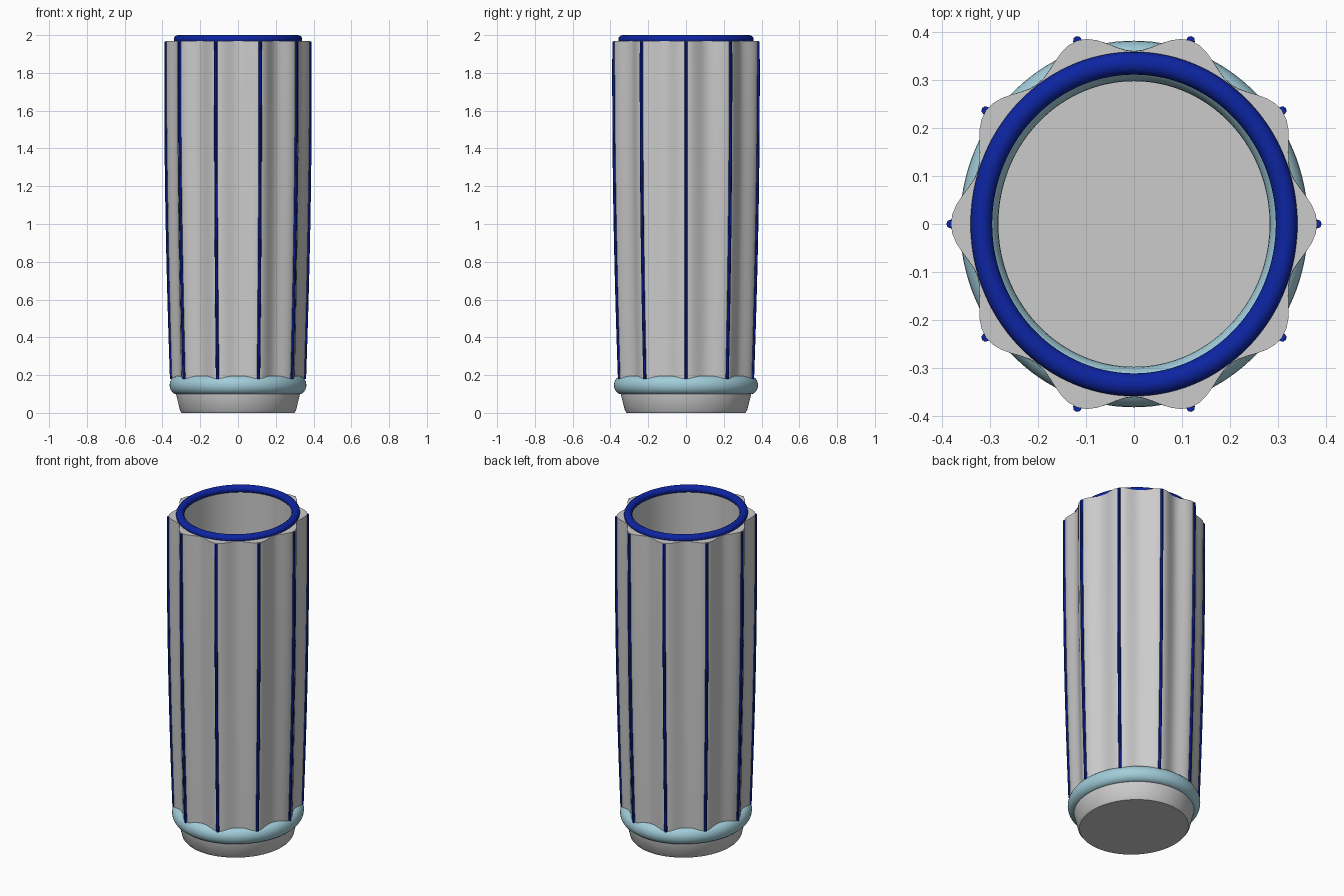
import bpy
import bmesh
from math import cos, sin, pi, radians

if "Cube" in bpy.data.objects:
    bpy.data.objects.remove(bpy.data.objects["Cube"], do_unlink=True)

STRETCH = 1.053   # the plan is slightly oval, longer in y
RIDGES = 10


def material(name, color):
    m = bpy.data.materials.new(name)
    m.use_nodes = True
    m.diffuse_color = (*color, 1)
    m.node_tree.nodes["Principled BSDF"].inputs["Base Color"].default_value = (*color, 1)
    return m


grey = material("light grey", (0.60, 0.60, 0.60))
navy = material("deep blue", (0.004, 0.018, 0.36))
aqua = material("pale blue", (0.36, 0.61, 0.70))


def finish(obj, mat):
    obj.data.materials.append(mat)
    bpy.ops.object.select_all(action="DESELECT")
    obj.select_set(True)
    bpy.context.view_layer.objects.active = obj
    bpy.ops.object.shade_smooth_by_angle(angle=radians(35))
    return obj


def lathe(name, profile, mat, closed=False, segments=120):
    """Spin (radius, z, flute depth) points round the oval plan."""
    bm = bmesh.new()
    rings = []
    for r, z, flute in profile:
        ring = []
        for i in range(segments):
            a = 2 * pi * i / segments
            rr = r - flute * (1 - cos(RIDGES * a)) / 2
            ring.append(bm.verts.new((rr * cos(a), rr * sin(a) * STRETCH, z)))
        rings.append(ring)
    pairs = list(zip(rings, rings[1:]))
    if closed:
        pairs.append((rings[-1], rings[0]))
    else:
        bm.faces.new(rings[0])
        bm.faces.new(rings[-1])
    for low, high in pairs:
        for i in range(segments):
            j = (i + 1) % segments
            bm.faces.new((low[i], low[j], high[j], high[i]))
    bmesh.ops.recalc_face_normals(bm, faces=bm.faces)
    mesh = bpy.data.meshes.new(name)
    bm.to_mesh(mesh)
    bm.free()
    obj = bpy.data.objects.new(name, mesh)
    bpy.context.collection.objects.link(obj)
    return finish(obj, mat)


def ridge_radius(z):
    t = (1.97 - z) / 1.77
    return 0.381 - 0.029 * t ** 1.8


# Cup: tapered foot, fluted outer wall, lip, inner wall and floor
levels = [0.16 + 1.81 * i / 16 for i in range(17)]
cup = [(0.298, 0, 0), (0.307, 0.012, 0), (0.328, 0.1, 0), (0.328, 0.16, 0)]
cup += [(ridge_radius(z), z, 0.028 + 0.006 * z) for z in levels]
cup += [(0.303, 1.97, 0), (0.295, 0.06, 0)]
lathe("cup_body", cup, grey)

# Rounded collar above the foot
collar = [(0.322 + 0.040 * cos(a), 0.147 + 0.049 * sin(a), 0)
          for a in (2 * pi * i / 24 for i in range(24))]
lathe("collar_ring", collar, aqua, closed=True)

# Rounded lip ring
lip = [(0.3175 + 0.0225 * cos(a), 1.978 + 0.022 * sin(a), 0)
       for a in (2 * pi * i / 16 for i in range(16))]
lathe("lip_ring", lip, navy, closed=True)

# Thin cord along the crest of every ridge
for k in range(RIDGES):
    a = 2 * pi * k / RIDGES
    curve = bpy.data.curves.new("ridge_cord", "CURVE")
    curve.dimensions = "3D"
    curve.bevel_depth = 0.009
    curve.bevel_resolution = 2
    curve.use_fill_caps = True
    spline = curve.splines.new("POLY")
    steps = 14
    spline.points.add(steps)
    for i, p in enumerate(spline.points):
        z = 0.18 + 1.785 * i / steps
        r = ridge_radius(z) + 0.003 * sin(pi * i / steps)
        p.co = (r * cos(a), r * sin(a) * STRETCH, z, 1)
    cord = bpy.data.objects.new("ridge_cord_%d" % (k + 1), curve)
    bpy.context.collection.objects.link(cord)
    bpy.ops.object.select_all(action="DESELECT")
    cord.select_set(True)
    bpy.context.view_layer.objects.active = cord
    bpy.ops.object.convert(target="MESH")
    finish(bpy.context.view_layer.objects.active, navy)
